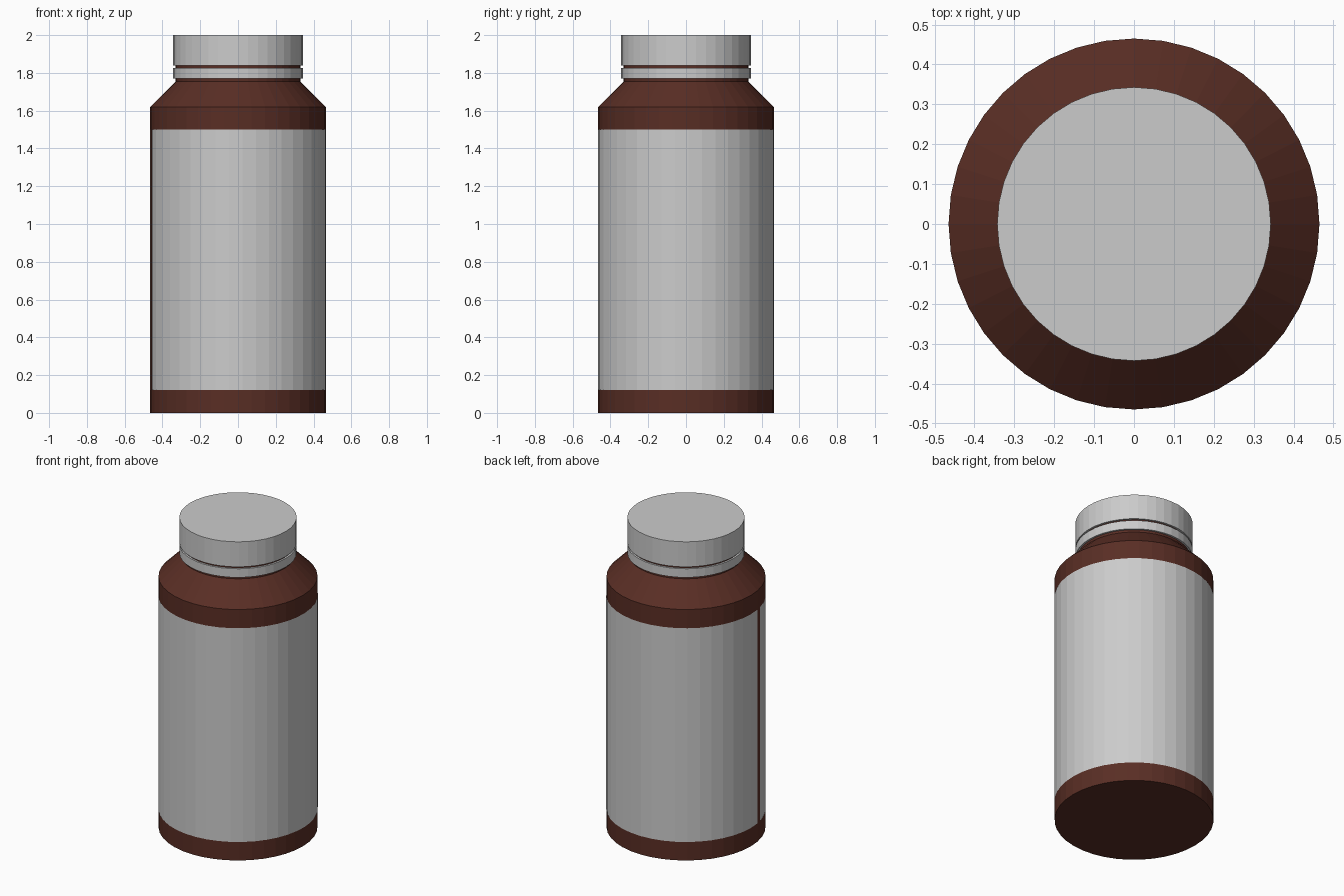
import bpy, bmesh, math

if "Cube" in bpy.data.objects:
    bpy.data.objects.remove(bpy.data.objects["Cube"])

SIDES = 40


def lathe(name, profile, start=0.0, sweep=360.0, steps=SIDES, mat=None):
    """Revolve (radius, z) points around z; radius 0 closes an end."""
    bm = bmesh.new()
    full = sweep >= 360.0
    count = steps if full else steps + 1
    rings = []
    for r, z in profile:
        if r == 0:
            rings.append([bm.verts.new((0, 0, z))] * count)
            continue
        ring = []
        for i in range(count):
            a = math.radians(start + sweep * i / steps)
            ring.append(bm.verts.new((r * math.cos(a), r * math.sin(a), z)))
        rings.append(ring)
    for low, high in zip(rings, rings[1:]):
        for i in range(steps):
            j = (i + 1) % count
            corners = list(dict.fromkeys((low[i], low[j], high[j], high[i])))
            bm.faces.new(corners)
    mesh = bpy.data.meshes.new(name)
    bm.to_mesh(mesh)
    bm.free()
    obj = bpy.data.objects.new(name, mesh)
    bpy.context.collection.objects.link(obj)
    if mat:
        mesh.materials.append(mat)
    return obj


brown = bpy.data.materials.new("brown_glass")
brown.diffuse_color = (0.10, 0.027, 0.018, 1)
brown.use_nodes = True
brown.node_tree.nodes["Principled BSDF"].inputs["Base Color"].default_value = brown.diffuse_color

# Bottle body with sloped shoulder and neck running up into the cap
lathe("bottle", [(0, 0), (0.465, 0), (0.465, 1.62), (0.33, 1.755),
                 (0.33, 1.90), (0, 1.90)], mat=brown)

# Wrapped label, leaving a narrow seam on the left side
lathe("label", [(0.467, 0.12), (0.467, 1.50)], start=193, sweep=355.2)

# Tamper ring below the cap
lathe("cap_ring", [(0.331, 1.77), (0.343, 1.77), (0.343, 1.826), (0.331, 1.826)])

# Screw cap
lathe("cap", [(0.331, 1.838), (0.343, 1.838), (0.343, 2.0), (0, 2.0)])
